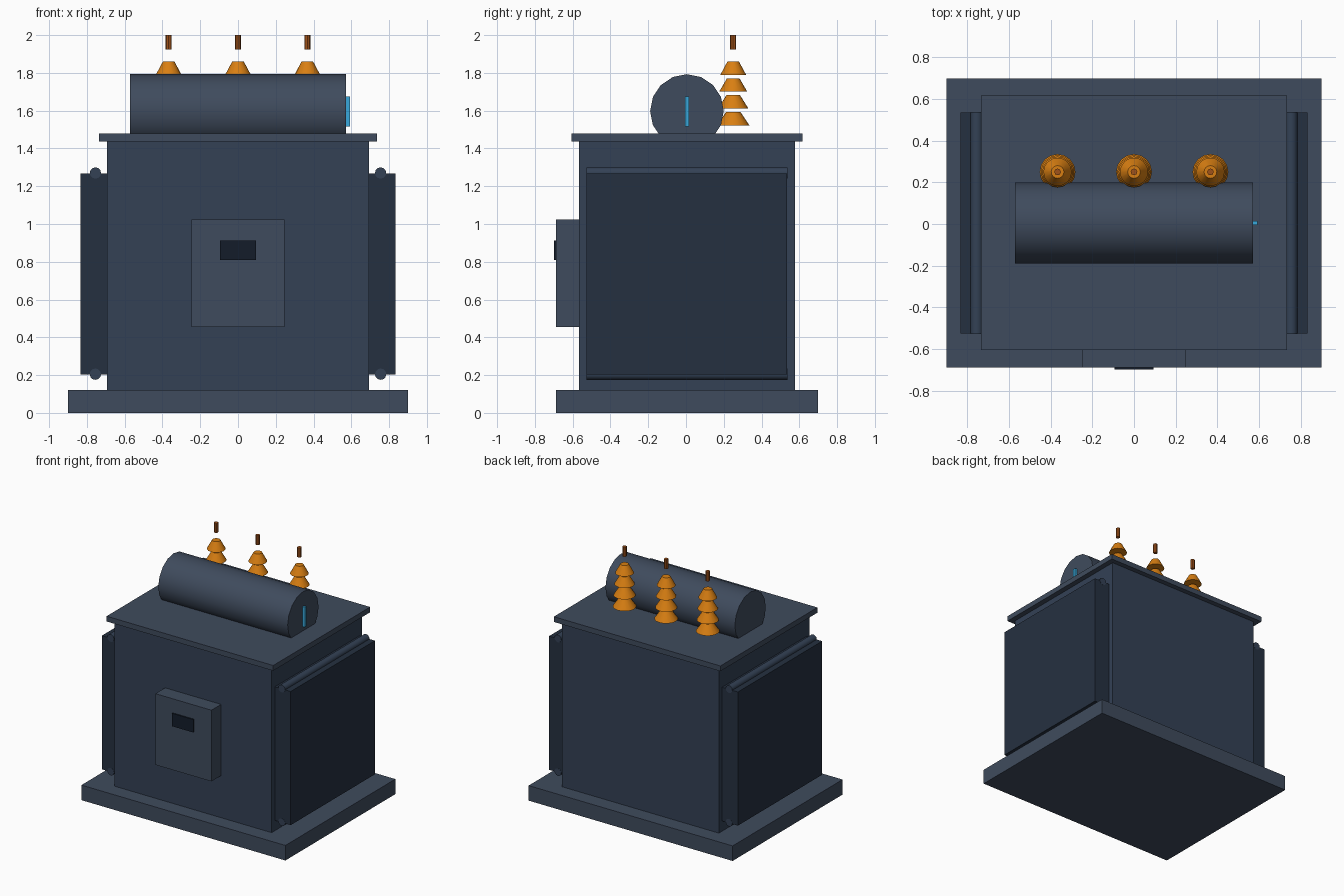
import bpy
import math

if "Cube" in bpy.data.objects:
    bpy.data.objects.remove(bpy.data.objects["Cube"])

YC = 0.005  # centre line in depth


def mat(name, hexcol):
    def lin(c):
        return c / 12.92 if c <= 0.04045 else ((c + 0.055) / 1.055) ** 2.4
    m = bpy.data.materials.new(name)
    rgb = [lin(int(hexcol[i:i + 2], 16) / 255) for i in (0, 2, 4)]
    m.diffuse_color = (*rgb, 1)
    m.use_nodes = True
    m.node_tree.nodes["Principled BSDF"].inputs["Base Color"].default_value = m.diffuse_color
    return m


FRAME = mat("frame_grey", "3f4b5d")
TANK = mat("tank_grey", "334155")
DARK = mat("radiator_grey", "253040")
PLATE = mat("plate_black", "131c2a")
AMBER = mat("insulator_amber", "d97f12")
COPPER = mat("terminal_copper", "a0521a")
BLUE = mat("gauge_blue", "38a9dc")


def finish(name, m):
    ob = bpy.context.object
    ob.name = name
    ob.data.materials.append(m)
    return ob


def box(name, m, x, y, z):
    """Box from (min, max) ranges."""
    r = (x, y, z)
    bpy.ops.mesh.primitive_cube_add(size=1, location=[(a + b) / 2 for a, b in r])
    ob = finish(name, m)
    ob.scale = [b - a for a, b in r]
    bpy.ops.object.transform_apply(location=False, rotation=False, scale=True)
    return ob


def cone(name, m, r1, r2, length, loc, sides, rot=(0, 0, 0)):
    bpy.ops.mesh.primitive_cone_add(vertices=sides, radius1=r1, radius2=r2,
                                    depth=length, location=loc, rotation=rot)
    ob = finish(name, m)
    bpy.ops.object.shade_smooth_by_angle(angle=math.radians(35))
    return ob


def span(half):
    return (YC - half, YC + half)


# Base, tank and lid
box("base", FRAME, (-0.9, 0.9), span(0.693), (0, 0.12))
box("tank", TANK, (-0.693, 0.693), span(0.571), (0.12, 1.438))
box("lid", FRAME, (-0.735, 0.735), span(0.611), (1.438, 1.48))

# Radiators with header pipes on both sides
for s, side in ((-1, "left"), (1, "right")):
    box("radiator_" + side, DARK, tuple(sorted((s * 0.69, s * 0.833))),
        span(0.531), (0.202, 1.268))
    for z, level in ((0.205, "lower"), (1.27, "upper")):
        cone(f"{level}_pipe_{side}", TANK, 0.03, 0.03, 1.064,
             (s * 0.755, YC, z), 12, (math.pi / 2, 0, 0))

# Control cabinet and its plate
box("cabinet", FRAME, (-0.247, 0.247), (-0.688, -0.56), (0.456, 1.024))
box("plate", PLATE, (-0.094, 0.094), (-0.698, -0.68), (0.809, 0.912))

# Oil conservator drum and level gauge
cone("conservator", FRAME, 0.195, 0.195, 1.142, (0, YC, 1.598), 16, (0, math.pi / 2, 0))
box("level_gauge", BLUE, (0.56, 0.593), span(0.01), (1.517, 1.676))

# Bushings: four stacked skirts and a terminal pin each
skirts = ((1.522, 0.086), (1.612, 0.080), (1.701, 0.074), (1.79, 0.068))
for n, x in enumerate((-0.367, 0, 0.367), 1):
    for k, (z, r) in enumerate(skirts, 1):
        cone(f"bushing_{n}_skirt_{k}", AMBER, r, r * 0.45, 0.07,
             (x, 0.25, z + 0.035), 16)
    cone(f"bushing_{n}_terminal", COPPER, 0.016, 0.016, 0.077, (x, 0.25, 1.9615), 8)
